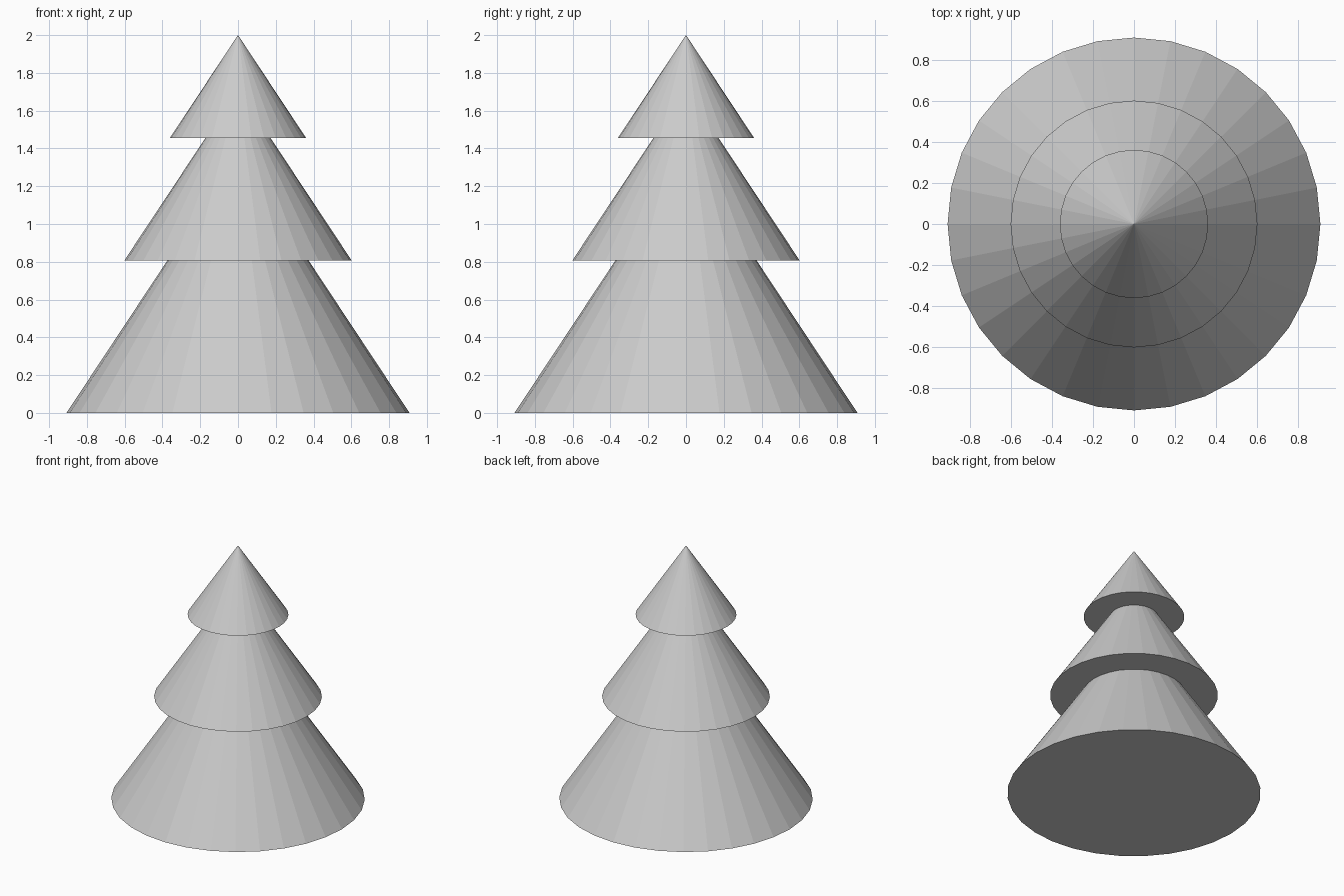
import bpy

if "Cube" in bpy.data.objects:
    bpy.data.objects.remove(bpy.data.objects["Cube"])

SIDES = 32
SLOPE = 0.662  # radius per unit of height, shared by all tiers


def tier(name, base_z, radius):
    """Flat-shaded capped cone standing on base_z."""
    height = radius / SLOPE
    bpy.ops.mesh.primitive_cone_add(vertices=SIDES, radius1=radius, radius2=0,
                                    depth=height,
                                    location=(0, 0, base_z + height / 2))
    bpy.context.object.name = name


# Three nested cones of foliage, from the ground up
tier("bottom_foliage", 0.0, 0.908)
tier("middle_foliage", 0.808, 0.601)
tier("top_foliage", 1.455, 0.361)
